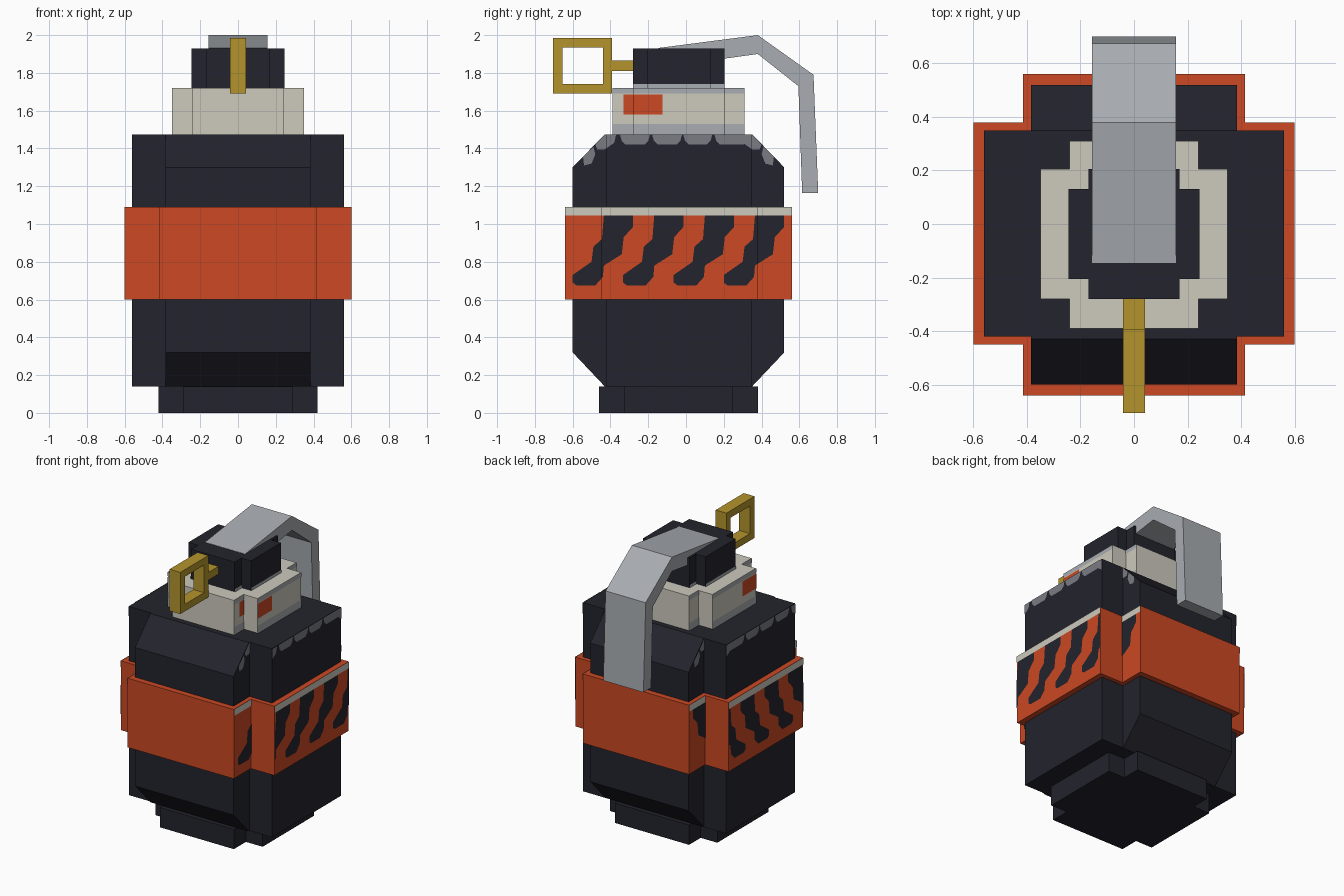
import bpy, bmesh
from mathutils import Vector

if "Cube" in bpy.data.objects:
    bpy.data.objects.remove(bpy.data.objects["Cube"])


def material(name, r, g, b):
    m = bpy.data.materials.new(name)
    lin = [(c / 255 / 12.92) if c < 11 else ((c / 255 + 0.055) / 1.055) ** 2.4 for c in (r, g, b)]
    m.diffuse_color = (*lin, 1)
    m.use_nodes = True
    m.node_tree.nodes["Principled BSDF"].inputs["Base Color"].default_value = m.diffuse_color
    return m


DARK = material("dark_navy", 35, 35, 45)
ORANGE = material("orange_red", 204, 72, 35)
CREAM = material("cream", 205, 202, 189)
STEEL = material("steel_grey", 168, 172, 177)
WORN = material("worn_grey", 122, 124, 132)
BRASS = material("brass", 180, 148, 45)


def finish(bm, name, mat):
    mesh = bpy.data.meshes.new(name)
    bm.to_mesh(mesh)
    bm.free()
    mesh.materials.append(mat)
    obj = bpy.data.objects.new(name, mesh)
    bpy.context.collection.objects.link(obj)
    return obj


def extrude(name, pts, direction, mat):
    """Solid made by pushing a flat outline along a direction."""
    bm = bmesh.new()
    face = bm.faces.new([bm.verts.new(p) for p in pts])
    res = bmesh.ops.extrude_face_region(bm, geom=[face], use_keep_orig=True)
    verts = [v for v in res["geom"] if isinstance(v, bmesh.types.BMVert)]
    bmesh.ops.translate(bm, vec=direction, verts=verts)
    bmesh.ops.recalc_face_normals(bm, faces=bm.faces)
    return finish(bm, name, mat)


def side_profile(name, pts, x0, x1, mat):
    return extrude(name, [(x0, y, z) for y, z in pts], (x1 - x0, 0, 0), mat)


def rect(y0, y1, z0, z1):
    return [(y0, z0), (y1, z0), (y1, z1), (y0, z1)]


def cross_block(name, plan, z0, z1, mat):
    """Plus-shaped block; plan = wide x, its y range, narrow x, its y range."""
    wx, a, b, nx, c, d = plan
    pts = [(nx, c), (nx, a), (wx, a), (wx, b), (nx, b), (nx, d),
           (-nx, d), (-nx, b), (-wx, b), (-wx, a), (-nx, a), (-nx, c)]
    return extrude(name, [(x, y, z0) for x, y in pts], (0, 0, z1 - z0), mat)


def side_paint(name, shapes, plan, mat):
    """Paint plates on both x sides, split where the plus shape steps in."""
    wx, a, b, nx, c, d = plan
    out = bmesh.new()
    for x, lo, hi in ((wx, a, b), (nx, c, a), (nx, b, d)):
        for pts in shapes:
            bm = bmesh.new()
            bm.faces.new([bm.verts.new((x + 0.004, y, z)) for y, z in pts])
            for cut, sign in ((lo, -1), (hi, 1)):
                bmesh.ops.bisect_plane(bm, geom=bm.verts[:] + bm.edges[:] + bm.faces[:],
                                       plane_co=(0, cut, 0), plane_no=(0, sign, 0),
                                       clear_outer=True)
            for f in bm.faces:
                loop = [v.co.copy() for v in f.verts]
                if f.normal.x < 0 or f.calc_area() and (loop and _area(loop) < 0):
                    loop.reverse()
                out.faces.new([out.verts.new(p) for p in loop])
                out.faces.new([out.verts.new((-p.x, p.y, p.z)) for p in reversed(loop)])
            bm.free()
    return finish(out, name, mat)


def _area(loop):
    """Signed area in the side plane; positive faces +x."""
    return sum(p.y * q.z - q.y * p.z for p, q in zip(loop, loop[1:] + loop[:1]))


# Plans of the stepped blocks
BASE = (0.42, -0.325, 0.25, 0.29, -0.46, 0.38)
BODY = (0.56, -0.42, 0.35, 0.385, -0.60, 0.52)
BAND = (0.60, -0.45, 0.38, 0.415, -0.64, 0.56)
COLLAR = (0.35, -0.28, 0.205, 0.24, -0.39, 0.31)
CAP = (0.245, -0.205, 0.13, 0.17, -0.28, 0.205)

# Main stacked blocks
cross_block("base", BASE, 0, 0.14, DARK)
side_profile("body_core", [(-0.43, 0.14), (0.35, 0.14), (0.52, 0.32), (0.52, 1.30),
                           (0.35, 1.475), (-0.43, 1.475), (-0.60, 1.30), (-0.60, 0.32)],
             -0.385, 0.385, DARK)
for side, s in (("right", 1), ("left", -1)):
    side_profile("body_wing_" + side, rect(-0.42, 0.35, 0.14, 1.475), s * 0.385, s * 0.56, DARK)
cross_block("band", BAND, 0.60, 1.09, ORANGE)
cross_block("collar", COLLAR, 1.475, 1.72, CREAM)
cross_block("cap", CAP, 1.72, 1.93, DARK)

# Band paint: cream trim and jagged slanted stripes
side_paint("band_trim", [rect(-0.64, 0.56, 1.045, 1.09)], BAND, CREAM)
jag = [(-0.155, 1.045), (-0.165, 0.92), (-0.21, 0.88), (-0.22, 0.80), (-0.32, 0.73),
       (-0.32, 0.69), (-0.30, 0.675), (-0.20, 0.675), (-0.16, 0.72), (-0.155, 0.78),
       (-0.06, 0.84), (-0.05, 0.93), (0, 0.985), (0, 1.045)]
side_paint("band_stripes", [[(y + r, z) for y, z in jag] for r in (-0.28, -0.013, 0.255, 0.52)],
           BAND, DARK)

# Collar and cap paint
side_paint("collar_edges", [rect(-0.39, 0.31, 1.475, 1.53), rect(-0.39, 0.31, 1.69, 1.72)],
           COLLAR, STEEL)
side_paint("collar_patch", [rect(-0.33, -0.125, 1.58, 1.685)], COLLAR, ORANGE)
side_paint("cap_edge", [rect(-0.28, 0.205, 1.72, 1.74)], CAP, STEEL)

# Worn patches along the shoulder edge
worn = [[(a, 1.475), (a + 0.01, 1.44), (a + 0.03, 1.42), (b - 0.03, 1.42), (b - 0.01, 1.44), (b, 1.475)]
        for a, b in ((-0.35, -0.19), (-0.18, -0.02), (-0.015, 0.14), (0.15, 0.335))]
chips = [[(-0.545, 1.355), (-0.49, 1.41), (-0.48, 1.37), (-0.50, 1.32), (-0.54, 1.31)],
         [(-0.48, 1.42), (-0.43, 1.473), (-0.37, 1.473), (-0.38, 1.43), (-0.43, 1.395), (-0.47, 1.395)]]
worn += chips + [[(-0.08 - y, z) for y, z in c] for c in chips]
side_paint("worn_edges", worn, BODY, WORN)

# Lever bent over the back
side_profile("lever", [(-0.145, 1.932), (0.38, 2.0), (0.675, 1.79), (0.70, 1.165), (0.615, 1.165),
                       (0.595, 1.73), (0.38, 1.90), (0.20, 1.875), (-0.145, 1.83)],
             -0.157, 0.157, STEEL)

# Pull ring: square frame of four bars plus its pin
bars = {"ring_front": rect(-0.705, -0.655, 1.69, 1.985),
        "ring_back": rect(-0.44, -0.392, 1.69, 1.985),
        "ring_top": rect(-0.655, -0.44, 1.935, 1.985),
        "ring_bottom": rect(-0.655, -0.44, 1.69, 1.74),
        "ring_pin": rect(-0.392, -0.27, 1.81, 1.865)}
for name, pts in bars.items():
    side_profile(name, pts, -0.042, 0.042, BRASS)
